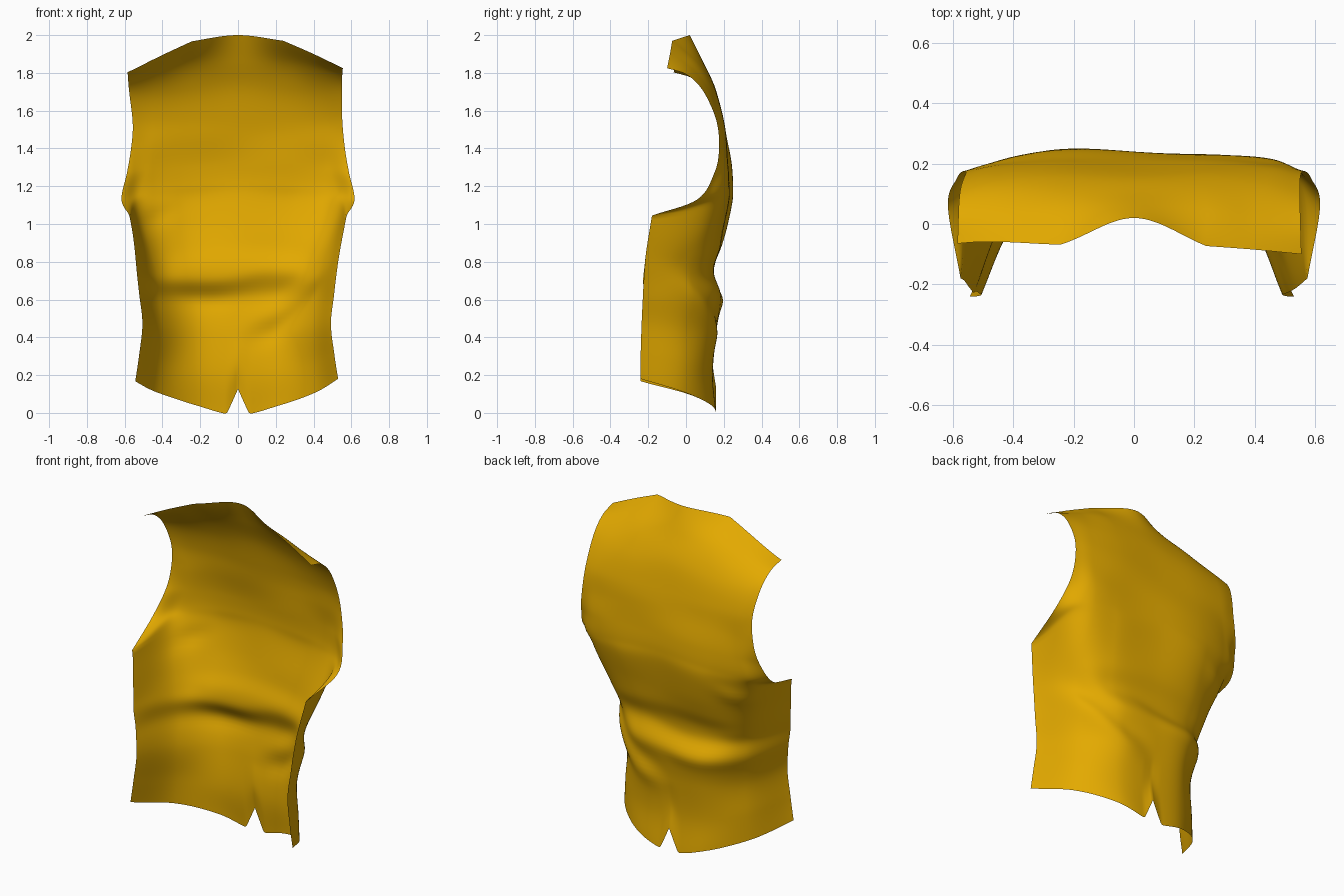
import bpy, bmesh, math
from mathutils import Vector

if "Cube" in bpy.data.objects:
    bpy.data.objects.remove(bpy.data.objects["Cube"])

# Right-half cross-sections: centre (y, z), then back, corner and edge points (x, y, z)
BODY = [  # hem up to the underarm
    (.16, -.012, .22, .135, .04, .41, -.005, .108, .53, -.24, .18),
    (.142, .2, .23, .122, .22, .40, .0, .26, .51, -.24, .31),
    (.158, .42, .23, .14, .43, .39, .0, .44, .492, -.235, .47),
    (.182, .61, .25, .168, .61, .41, .03, .61, .508, -.228, .62),
    (.15, .76, .27, .13, .75, .422, .04, .74, .522, -.222, .74),
    (.19, .9, .29, .17, .88, .458, .06, .86, .54, -.21, .86),
    (.233, 1.12, .31, .225, 1.1, .525, .125, 1.08, .575, -.18, 1.045)]
YOKE = [  # armhole up to the neckline and shoulder seam
    (.24, 1.22, .32, .233, 1.2, .52, .182, 1.17, .617, .06, 1.13),
    (.234, 1.32, .30, .231, 1.3, .48, .205, 1.29, .588, .15, 1.27),
    (.22, 1.42, .28, .218, 1.42, .46, .2, 1.41, .566, .175, 1.4),
    (.195, 1.56, .26, .197, 1.56, .45, .183, 1.55, .552, .16, 1.55),
    (.155, 1.72, .25, .15, 1.71, .43, .125, 1.7, .55, .09, 1.705),
    (.09, 1.86, .24, .065, 1.85, .40, .035, 1.82, .552, .005, 1.79),
    (.02, 2.0, .24, -.073, 1.97, .40, -.085, 1.9, .555, -.1, 1.825)]
COLS, STEPS = 60, 8
UNDERARM = len(BODY) - 1


def spline(pts, t, cuts=()):
    """Catmull-Rom through pts, t counted in segments, with a corner at each cut."""
    for c in cuts:
        if t <= c:
            pts = pts[:c + 1]
            break
    start = max([c for c in cuts if c < t], default=0)
    pts, t = pts[start:], t - start
    i = min(int(t), len(pts) - 2)
    f = t - i
    b, c = pts[i], pts[i + 1]
    a = pts[i - 1] if i else b * 2 - c
    d = pts[i + 2] if i + 2 < len(pts) else c * 2 - b
    return (b * 2 + (c - a) * f + (a * 2 - b * 5 + c * 4 - d) * f * f
            + (b * 3 - a - c * 3 + d) * f ** 3) / 2


def smooth(a, b, v):
    t = max(0, min(1, (v - a) / (b - a)))
    return t * t * (3 - 2 * t)


def bump(v, width):
    return math.exp(-(v / width) ** 2)


def drape(p, u):
    """Hem notch, cloth folds and the slightly uneven left and right halves."""
    x, y, z = p
    # level fold on the left, diagonal fold on the right
    left = smooth(.2, -.15, x) * (1 - smooth(.47, .54, -x))
    level = z - .35 * (x + .2) ** 2
    y += (.012 * bump(level - .59, .05) - .014 * bump(level - .69, .05)) * left
    diag = z - (.41 + .25 * x + 2.0 * max(0, x - .15) ** 2)
    right = smooth(-.02, .2, x) * (1 - smooth(.46, .54, x))
    y += (.013 * bump(diag + .03, .06) - .018 * bump(diag - .08, .07)) * right
    # soft pull below the left armhole
    y += .012 * bump(z - 1.02 - .3 * (x + .45), .05) * bump(x + .45, .1)
    # left side is a little wider and fuller
    mid = smooth(.8, 1.0, z) * (1 - smooth(1.3, 1.5, z))
    y -= .009 * math.sin(math.pi * x / .4) * mid * (1 - smooth(.45, .55, abs(x)))
    x -= .014 * smooth(.2, 1, -u) * (1 - smooth(.7, 1.0, z))
    z -= .012 * smooth(.5, 1, -u) * (1 - smooth(.2, .5, z))
    s = smooth(1.45, 1.8, z) * smooth(.15, .95, -u)
    x, y, z = x - .03 * s, y + .035 * s, z - .022 * s
    lift = .135 * max(0, 1 - abs(x) / .06)
    if z < .4:
        z = lift + z * (.4 - lift) / .4
    return x, y, z


# Vest back panel: one open sheet
rows = []
for r in BODY + YOKE:
    half = [Vector(r[i:i + 3]) for i in (2, 5, 8)]
    mirror = [Vector((-p.x, p.y, p.z)) for p in reversed(half)]
    rows.append(mirror + [Vector((0, r[0], r[1]))] + half)

bm = bmesh.new()
grid = [[] for _ in range((len(rows) - 1) * STEPS + 1)]
for i in range(-COLS, COLS + 1):
    u = i / COLS
    pts = [spline(r, 3 + 3 * u) for r in rows]
    pts[-1] = spline(rows[-1], 3 + 3 * u, (2, 4))   # neck corners
    corner = smooth(.65, .95, abs(u))               # underarm corners
    for j, line in enumerate(grid):
        t = j / STEPS
        p = spline(pts, t).lerp(spline(pts, t, (UNDERARM,)), corner)
        line.append(bm.verts.new(drape(p, u)))
for lo, hi in zip(grid, grid[1:]):
    for i in range(2 * COLS):
        bm.faces.new((lo[i + 1], lo[i], hi[i], hi[i + 1]))

mesh = bpy.data.meshes.new("vest_back")
bm.to_mesh(mesh)
bm.free()
for f in mesh.polygons:
    f.use_smooth = True
vest = bpy.data.objects.new("vest_back", mesh)
bpy.context.collection.objects.link(vest)

# Mustard cloth
cloth = bpy.data.materials.new("mustard_cloth")
cloth.diffuse_color = (.77, .4, .0, 1)
cloth.use_nodes = True
cloth.node_tree.nodes["Principled BSDF"].inputs["Base Color"].default_value = cloth.diffuse_color
mesh.materials.append(cloth)
